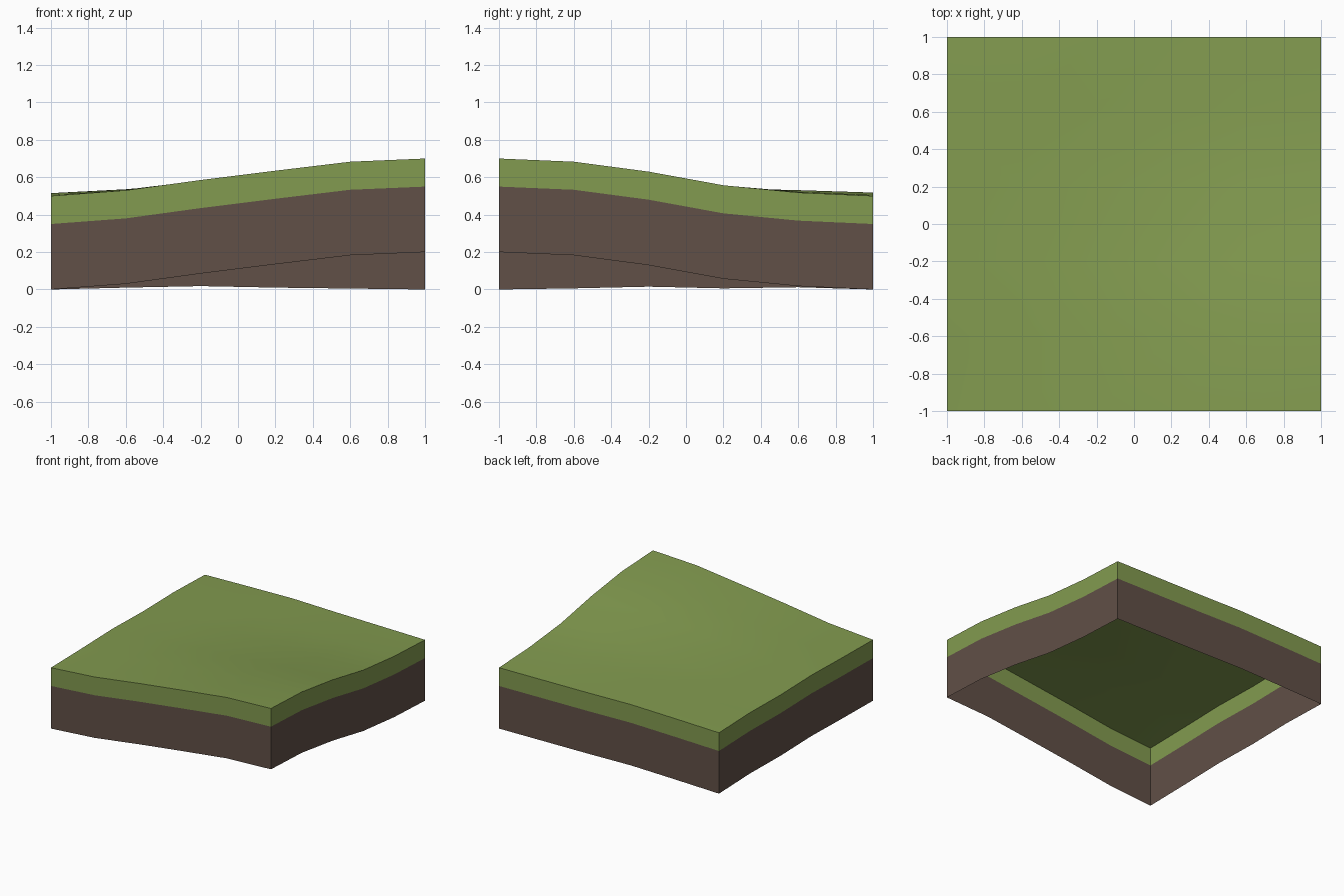
import bpy
import bmesh
import math

if "Cube" in bpy.data.objects:
    bpy.data.objects.remove(bpy.data.objects["Cube"], do_unlink=True)

N = 5                # cells along each side
BASE = 0.5           # height of the low corners
TURF = 0.15          # depth of the grass band
DEPTH = 0.5          # total wall height

# Height profiles: slope along the front and right rims, bumps along the others
front_rise = [0, 0.03, 0.085, 0.135, 0.183, 0.2]
right_rise = [0.2, 0.183, 0.13, 0.057, 0.018, 0]
left_bump = [0, 0.006, 0.015, 0.006, 0.012, 0]
back_bump = [0, 0.01, 0.018, 0.01, 0.005, 0]


def make_material(name, color):
    mat = bpy.data.materials.new(name)
    mat.use_nodes = True
    mat.diffuse_color = color
    mat.node_tree.nodes["Principled BSDF"].inputs["Base Color"].default_value = color
    return mat


def surface(i, j, drop=0.0):
    """Point on the rolling ground, blended from the four rims."""
    f, g = front_rise[i] / 0.2, right_rise[j] / 0.2
    z = BASE + 0.2 * f * g + left_bump[j] * (1 - f) + back_bump[i] * (1 - g)
    return (-1 + 2 * i / N, -1 + 2 * j / N, z - drop)


def rim_cells():
    """Grid positions around the border, counter-clockwise from above."""
    return ([(k, 0) for k in range(N)] + [(N, k) for k in range(N)]
            + [(N - k, N) for k in range(N)] + [(0, N - k) for k in range(N)])


def add_wall(bm, upper, lower):
    for k in range(len(upper)):
        n = (k + 1) % len(upper)
        bm.faces.new((upper[k], lower[k], lower[n], upper[n]))


def finish(bm, name, mat):
    mesh = bpy.data.meshes.new(name)
    bm.to_mesh(mesh)
    bm.free()
    mesh.materials.append(mat)
    mesh.polygons.foreach_set("use_smooth", [True] * len(mesh.polygons))
    mesh.set_sharp_from_angle(angle=math.radians(30))
    obj = bpy.data.objects.new(name, mesh)
    bpy.context.collection.objects.link(obj)
    return obj


grass = make_material("grass green", (0.225, 0.328, 0.079, 1))
dirt = make_material("soil brown", (0.119, 0.08, 0.063, 1))

# Grass layer: triangulated rolling top with a band hanging from its rim
bm = bmesh.new()
grid = {(i, j): bm.verts.new(surface(i, j))
        for i in range(N + 1) for j in range(N + 1)}
for i in range(N):
    for j in range(N):
        a, b = grid[i, j], grid[i + 1, j]
        c, d = grid[i + 1, j + 1], grid[i, j + 1]
        if i == 0:
            tris = ((a, b, d), (b, c, d))
        else:
            tris = ((a, b, c), (a, c, d))
        for tri in tris:
            bm.faces.new(tri)
rim = [grid[c] for c in rim_cells()]
add_wall(bm, rim, [bm.verts.new(surface(*c, TURF)) for c in rim_cells()])
finish(bm, "grass_layer", grass)

# Soil skirt: open-bottomed wall below the grass band
bm = bmesh.new()
add_wall(bm, [bm.verts.new(surface(*c, TURF)) for c in rim_cells()],
         [bm.verts.new(surface(*c, DEPTH)) for c in rim_cells()])
finish(bm, "soil_skirt", dirt)
